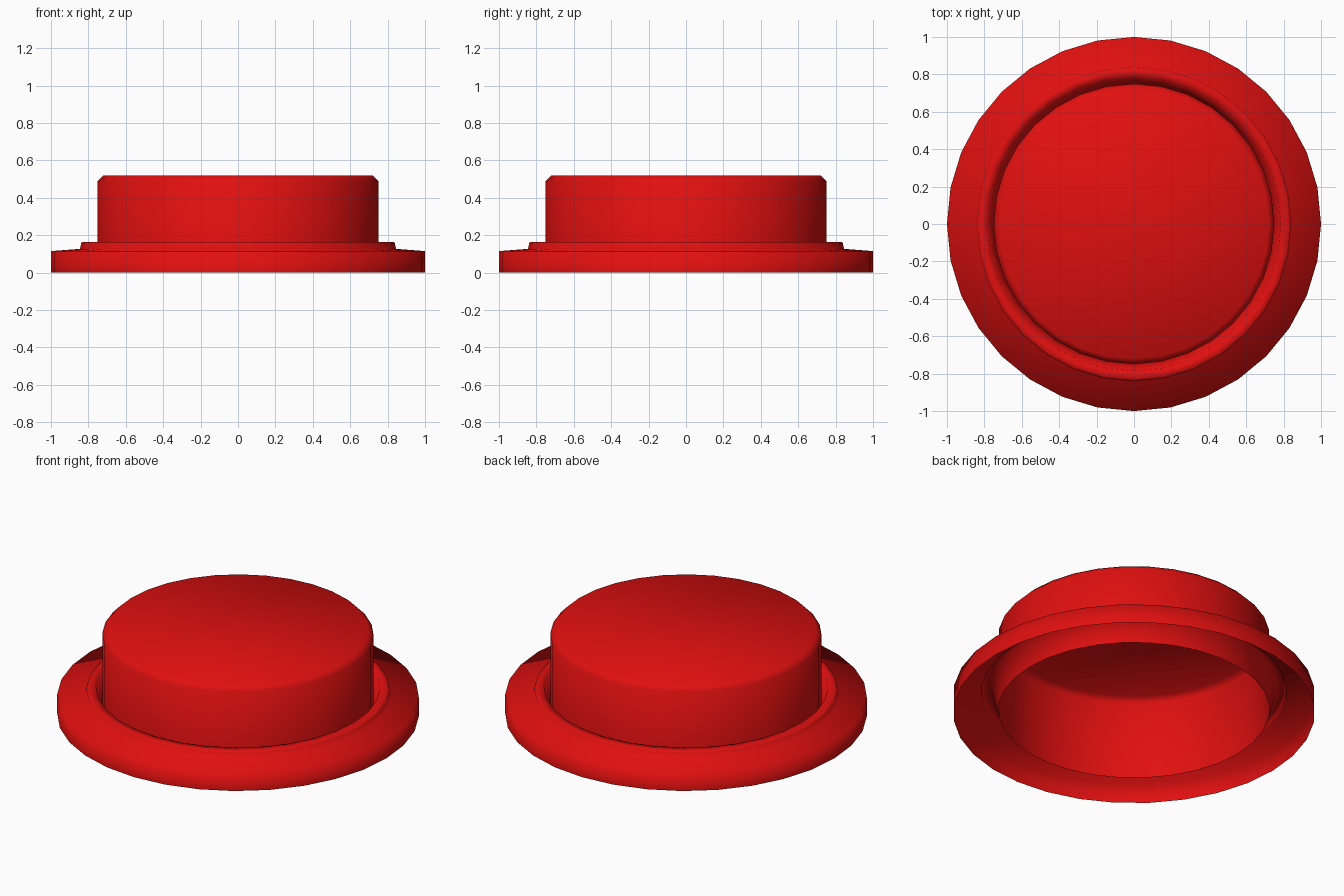
import bpy
import bmesh
from math import cos, sin, tau, radians

cube = bpy.data.objects.get("Cube")
if cube:
    bpy.data.objects.remove(cube, do_unlink=True)

SIDES = 32

red = bpy.data.materials.new("red_plastic")
red.use_nodes = True
color = (0.75, 0.005, 0.005, 1.0)
red.diffuse_color = color
red.node_tree.nodes["Principled BSDF"].inputs["Base Color"].default_value = color


def lathe(name, profile, material):
    """Revolve (radius, height) points around z and close the last ring with a disc."""
    bm = bmesh.new()
    rings = []
    for r, z in profile:
        rings.append([bm.verts.new((r * cos(tau * i / SIDES), r * sin(tau * i / SIDES), z))
                      for i in range(SIDES)])
    for low, high in zip(rings, rings[1:]):
        for i in range(SIDES):
            j = (i + 1) % SIDES
            bm.faces.new((low[i], low[j], high[j], high[i]))
    bm.faces.new(rings[-1])
    mesh = bpy.data.meshes.new(name)
    bm.to_mesh(mesh)
    bm.free()
    mesh.materials.append(material)
    obj = bpy.data.objects.new(name, mesh)
    bpy.context.collection.objects.link(obj)
    return obj


# Thin hollow cap: skirt, flange, raised rim, deep groove, plug wall, chamfered top
cap = lathe("cap_shell", [
    (1.0, 0.0), (1.0, 0.115),        # skirt
    (0.845, 0.127),                  # sloping flange
    (0.838, 0.158), (0.83, 0.165),   # rim outside
    (0.785, 0.165),                  # rim top
    (0.75, 0.016),                   # groove
    (0.75, 0.49), (0.72, 0.52),      # plug wall and chamfer
], red)

# Smooth everything except the sharp fold at the groove bottom
bpy.ops.object.select_all(action="DESELECT")
cap.select_set(True)
bpy.context.view_layer.objects.active = cap
bpy.ops.object.shade_smooth_by_angle(angle=radians(95))
